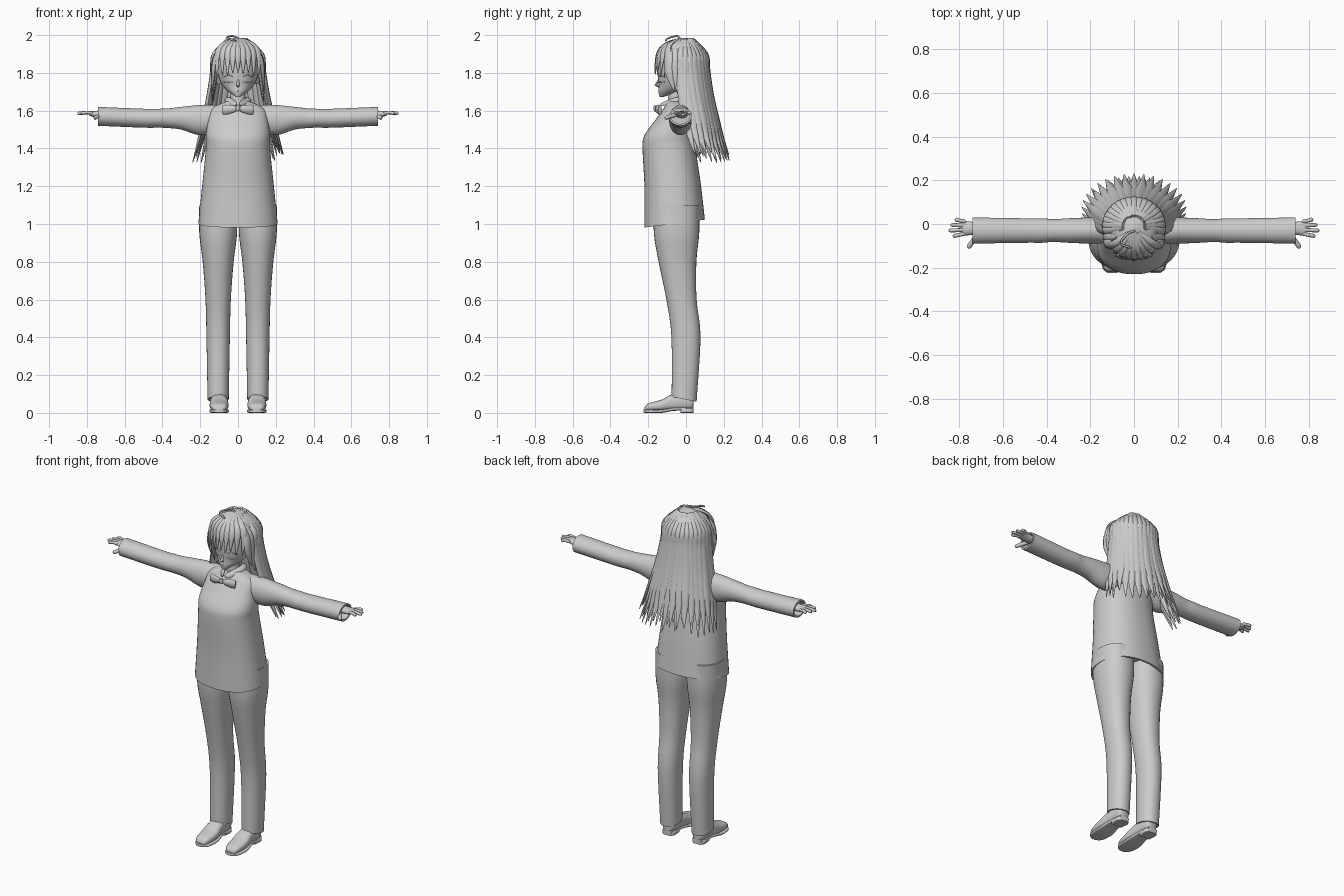
import bpy, bmesh, math, random
from mathutils import Vector

random.seed(4)
if "Cube" in bpy.data.objects:
    bpy.data.objects.remove(bpy.data.objects["Cube"])

shade = 0.6
grey = bpy.data.materials.new("plain grey")
grey.use_nodes = True
grey.diffuse_color = (shade, shade, shade, 1)
grey.node_tree.nodes["Principled BSDF"].inputs["Base Color"].default_value = grey.diffuse_color

FRONT, UP = Vector((0, -1, 0)), Vector((0, 0, 1))


def finish(name, bm, mirror=False):
    bmesh.ops.recalc_face_normals(bm, faces=bm.faces)
    mesh = bpy.data.meshes.new(name)
    bm.to_mesh(mesh)
    bm.free()
    mesh.materials.append(grey)
    part = bpy.data.objects.new(name, mesh)
    bpy.context.collection.objects.link(part)
    bpy.ops.object.select_all(action="DESELECT")
    part.select_set(True)
    bpy.context.view_layer.objects.active = part
    bpy.ops.object.shade_smooth_by_angle(angle=math.radians(50))
    if mirror:
        part.modifiers.new("mirror", "MIRROR").use_mirror_merge = False


def spline(rows, steps=4):
    """Smooth curve through rows of numbers."""
    rows = [Vector(row) for row in rows]
    last = len(rows) - 1
    slopes = [(rows[min(i + 1, last)] - rows[max(i - 1, 0)]) / 2 for i in range(last + 1)]
    curve = []
    for i in range(last):
        for k in range(steps):
            t = k / steps
            ease = t * t * (3 - 2 * t)
            curve.append(rows[i].lerp(rows[i + 1], ease) + slopes[i] * (t * (1 - t) ** 2)
                         - slopes[i + 1] * (t * t * (1 - t)))
    return curve + [rows[last]]


def skin(bm, rings):
    rings = [[bm.verts.new(point) for point in ring] for ring in rings]
    count = len(rings[0])
    for ring, after in zip(rings, rings[1:]):
        for i in range(count):
            j = (i + 1) % count
            bm.faces.new((ring[i], ring[j], after[j], after[i]))
    bm.faces.new(rings[0])
    bm.faces.new(rings[-1])


def superround(angle, power):
    value = math.cos(angle)
    return math.copysign(abs(value) ** (2 / power), value)


def loft(name, axis, fixed, rows, power=2, sides=32, mirror=False, opening=0, tilt=0):
    """Rows: position on axis, moving centre, two radii. An opening hollows the first end."""
    rows = spline(rows)
    hem = rows[0][0]
    if opening:
        lip = rows[0].copy()
        lip[2] -= 0.01
        lip[3] -= 0.01
        deep = lip.copy()
        deep[0] += opening
        rows = [deep, lip] + rows
    bm, rings = bmesh.new(), []
    for along, centre, wide, deep in rows:
        ring = []
        for i in range(sides):
            angle = math.tau * i / sides
            p = fixed + wide * superround(angle, power)
            q = centre + deep * superround(angle - math.pi / 2, power)
            ring.append({"x": (along, p, q), "y": (p, along, q), "z": (p, q, along)}[axis])
        rings.append(ring)
    skin(bm, rings)
    if tilt:
        # Slant the hem, fading out above it
        for v in bm.verts:
            v.co.z += tilt * v.co.y * max(0, 1 - (v.co.z - hem) / 0.1)
    finish(name, bm, mirror)


def strand(bm, points, outs, widths, thick, sides=8):
    """Flattened tube along points, with its thin side facing outward."""
    rings, last = [], len(points) - 1
    for i, point in enumerate(points):
        along = (points[min(i + 1, last)] - points[max(i - 1, 0)]).normalized()
        side = along.cross(outs[i]).normalized()
        out = side.cross(along) * thick * min(1, widths[i] / max(widths) + 0.1)
        turns = [math.tau * k / sides for k in range(sides)]
        rings.append([point + side * widths[i] * math.cos(a) + out * math.sin(a) for a in turns])
    skin(bm, rings)


def lock(bm, rows, out, width, thick=0.009):
    """Hair lock that widens from the root and ends in a point."""
    points = spline(rows)
    last = len(points) - 1
    widths = [width * min(1, 0.4 + 2 * i / last, 3 * (last - i) / last + 0.05) for i in range(last + 1)]
    strand(bm, points, [Vector(out)] * len(points), widths, thick)


def tube(bm, rows, radius, out=UP, flat=1, ends=0.5):
    points = spline(rows)
    widths = [radius] * len(points)
    widths[0] = widths[-1] = radius * ends
    strand(bm, points, [Vector(out)] * len(points), widths, radius * flat)


# Jacket with an open hem
loft("jacket", "z", 0, [
    (1.01, -.06, .21, .16), (1.2, -.07, .19, .15), (1.4, -.09, .17, .14), (1.47, -.09, .17, .13),
    (1.54, -.07, .16, .1), (1.61, -.05, .14, .07), (1.65, -.05, .06, .05)],
    power=2.3, sides=48, opening=.06, tilt=.13)

# Sleeves with open cuffs, from wrist to shoulder
loft("sleeves", "x", -.03, [
    (.74, 1.57, .06, .05), (.5, 1.56, .056, .05), (.42, 1.56, .056, .05), (.37, 1.56, .052, .052),
    (.3, 1.56, .056, .06), (.2, 1.55, .06, .08), (.1, 1.56, .06, .07)],
    mirror=True, opening=-.05)

# Hands
loft("palms", "x", -.02, [(.66, 1.58, .03, .02), (.74, 1.58, .03, .02), (.79, 1.585, .036, .01)],
     sides=16, mirror=True)
bm = bmesh.new()
for finger, tip in enumerate((.82, .84, .85, .83)):
    y = .01 - .018 * finger
    spread = .012 - .008 * finger
    tube(bm, [(.77, y, 1.585), (.8, y + spread / 2, 1.59), (tip, y + spread, 1.585)], .009)
tube(bm, [(.71, -.04, 1.58), (.74, -.08, 1.57), (.76, -.11, 1.56)], .011)
finish("fingers", bm, True)

# Trousers with open hems
loft("trousers", "z", .105, [
    (.07, -.01, .056, .066), (.4, 0, .062, .077), (.6, -.024, .067, .08),
    (.8, -.045, .082, .1), (.95, -.05, .1, .12), (1.1, -.05, .1, .12)],
    power=2.2, mirror=True, opening=.06, tilt=-.2)

# Shoes: upper, sole and heel
loft("shoe_uppers", "y", .1, [
    (-.22, .02, .02, .01), (-.2, .03, .04, .02), (-.13, .04, .05, .03), (-.07, .055, .045, .043),
    (.02, .06, .038, .042), (.04, .06, .025, .035)], power=2.6, mirror=True)
loft("shoe_soles", "y", .1, [
    (-.225, .01, .02, .009), (-.2, .009, .045, .009), (-.13, .009, .052, .009),
    (-.06, .02, .042, .009), (.04, .022, .03, .009)], power=4, mirror=True)
loft("shoe_heels", "y", .1, [
    (-.03, .013, .036, .013), (.02, .013, .04, .013), (.04, .013, .027, .013)], power=6, mirror=True)

# Neck and head
loft("neck", "z", 0, [(1.6, -.05, .05, .045), (1.66, -.055, .04, .04), (1.75, -.045, .04, .04)])
loft("head", "z", 0, [
    (1.673, -.13, .01, .01), (1.7, -.09, .05, .056), (1.73, -.06, .08, .084), (1.77, -.044, .1, .104),
    (1.82, -.035, .11, .115), (1.88, -.03, .11, .11), (1.94, -.03, .07, .08)])

# Nose, eyelids, brows and mouth
bm = bmesh.new()
bridge = [Vector(p) for p in ((0, -.143, 1.765), (0, -.16, 1.734), (0, -.14, 1.725))]
strand(bm, bridge, [FRONT] * 3, [.004, .009, .004], .008)
finish("nose", bm)
bm = bmesh.new()
for z, arch, radius in ((1.785, .007, .0035), (1.75, -.003, .002), (1.803, .006, .002)):
    tube(bm, [(.027, -.143, z - arch), (.05, -.134, z + arch / 2), (.077, -.112, z - arch)], radius, FRONT)
finish("eyelids", bm, True)
bm = bmesh.new()
tube(bm, [(x, -.145 + abs(x) / 2, 1.704 + abs(x) / 5) for x in (-.018, 0, .018)], .002, FRONT)
finish("mouth", bm)

# Shirt collar points and bow tie
bm = bmesh.new()
tube(bm, [(.045, 0, 1.665), (.058, -.05, 1.66), (.01, -.135, 1.63)], .016, (1, -1, 1), .35)
finish("shirt_collar", bm, True)
bm = bmesh.new()
loop = [Vector((x, -.157 + x * x * 3, 1.612 - x / 10)) for x in (0, .03, .06, .08)]
strand(bm, loop, [FRONT] * 4, [.01, .02, .026, .025], .011)
finish("bow_loops", bm, True)
bm = bmesh.new()
tube(bm, [(0, -.157, 1.598), (0, -.16, 1.612), (0, -.157, 1.626)], .012, FRONT)
finish("bow_knot", bm)

# Hair cap
loft("hair_cap", "z", 0, [
    (1.74, .04, .115, .07), (1.8, .03, .13, .09), (1.87, -.01, .13, .12), (1.94, -.02, .1, .105),
    (1.97, -.02, .06, .065), (1.985, -.02, .01, .01)])

# Long back hair: overlapping locks on a widening fan
bm = bmesh.new()
for layer, count in enumerate((19, 16, 13)):
    for i in range(count):
        angle = math.radians(98 - 4 * layer) * (2 * i / (count - 1) - 1)
        length = 0.56 - 0.02 * layer - random.uniform(-.02, .04)
        rows = []
        for k in range(9):
            t = k / 7 - 1 / 7
            fall = max(t, 0)
            dome = (1 - .07 * layer) * (1 if k else 0.4)
            wide = dome * (.13 + .11 * fall ** 1.5)
            deep = dome * (.12 + .04 * fall)
            rows.append((wide * math.sin(angle), deep * math.cos(angle) + .08 * fall * fall - .01,
                         1.9 - length * t))
        lock(bm, rows, (math.sin(angle), math.cos(angle), .15), .028, .011)
finish("back_hair", bm)

# Fringe over the forehead
bm = bmesh.new()
for i in range(9):
    f = i / 4 - 1
    x, back = .11 * f, .05 * f * f
    low = 1.8 - .02 * abs(f) + random.uniform(-.01, .01)
    lock(bm, [(x * .2, -.04, 1.98), (x * .7, back / 2 - .11, 1.95), (x, back - .15, 1.9),
              (x, back - .165, low)], (f, -1, .3), .019)
finish("fringe", bm)

# Side locks framing the face
bm = bmesh.new()
for i in range(4):
    y = .03 * i - .09
    x = .13 + y * .1
    lock(bm, [(.08, y, 1.95), (x, y, 1.88), (x + .01, y, 1.8), (.135, y + .03, 1.7 - .045 * i)],
         (1, y * 4, .2), .022)
finish("side_locks", bm, True)

# Loose curl on the crown
bm = bmesh.new()
tube(bm, [(.01, -.03, 1.98), (-.03, -.045, 1.995), (-.06, -.09, 1.985), (-.01, -.11, 1.97)], .005)
finish("crown_curl", bm)
